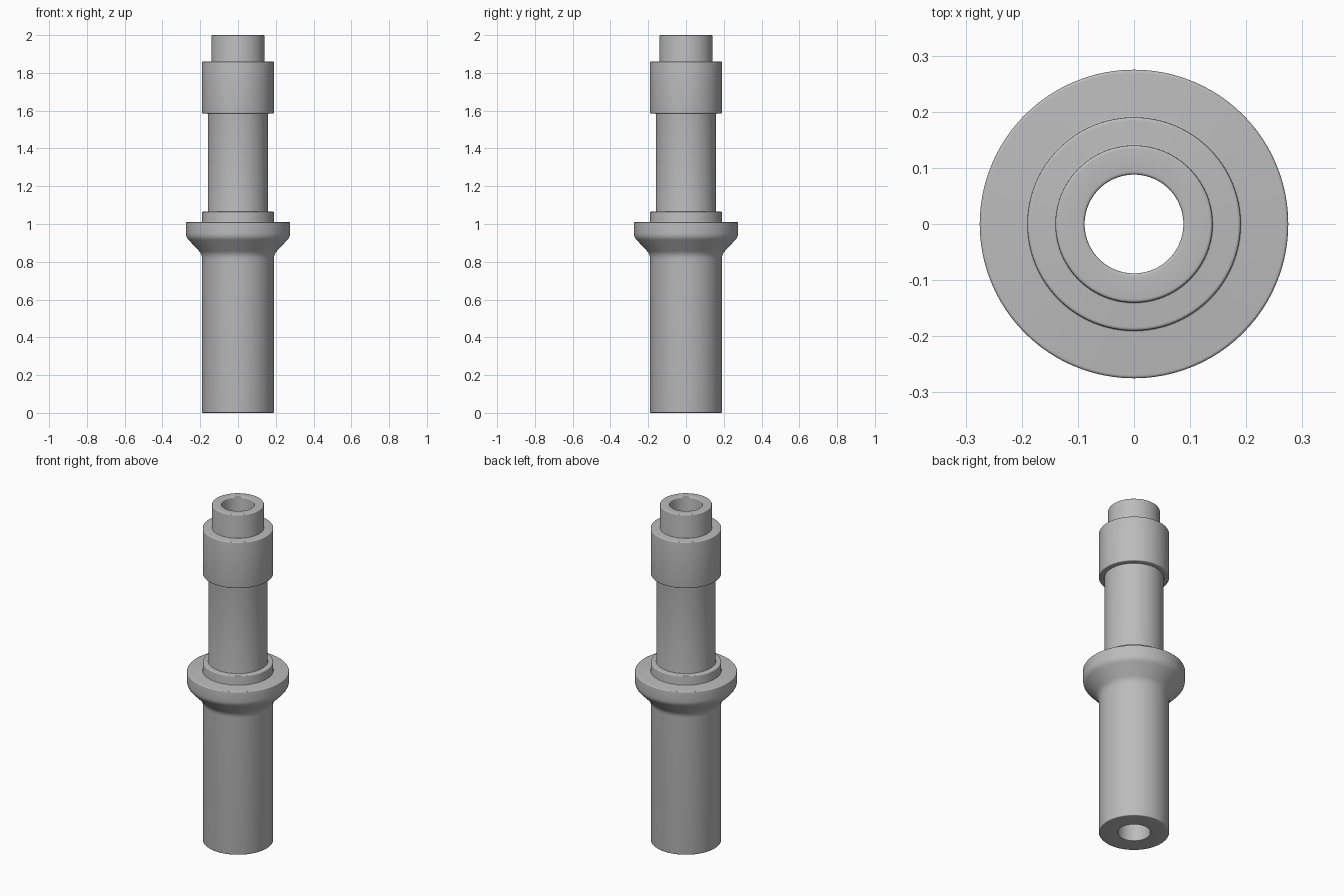
import bpy, bmesh, math
from mathutils import Vector

cube = bpy.data.objects.get("Cube")
if cube:
    bpy.data.objects.remove(cube, do_unlink=True)

SIDES = 96
BORE = 0.088
EDGE = 0.006   # small edge rounding

grey = bpy.data.materials.new("plain_grey")
grey.use_nodes = True
colour = (0.5, 0.5, 0.5, 1)
grey.diffuse_color = colour
grey.node_tree.nodes["Principled BSDF"].inputs["Base Color"].default_value = colour


def rounded(profile, steps=4):
    """Round each corner of a closed profile of (radius, height, rounding)."""
    out = []
    for i, (r, z, cut) in enumerate(profile):
        p = Vector((r, z))
        before = Vector(profile[i - 1][:2])
        after = Vector(profile[(i + 1) % len(profile)][:2])
        a = p + (before - p).normalized() * cut
        b = p + (after - p).normalized() * cut
        for s in range(steps + 1):
            t = s / steps
            out.append(a * (1 - t) ** 2 + p * 2 * t * (1 - t) + b * t ** 2)
    return out


def lathe(name, profile):
    """Turn a closed profile around the z axis."""
    bm = bmesh.new()
    rings = []
    for k in range(SIDES):
        ang = math.tau * k / SIDES
        rings.append([bm.verts.new((p.x * math.cos(ang), p.x * math.sin(ang), p.y))
                      for p in profile])
    n = len(profile)
    for k in range(SIDES):
        a, b = rings[k], rings[(k + 1) % SIDES]
        for i in range(n):
            j = (i + 1) % n
            bm.faces.new((a[i], b[i], b[j], a[j]))
    bmesh.ops.recalc_face_normals(bm, faces=bm.faces)
    mesh = bpy.data.meshes.new(name)
    bm.to_mesh(mesh)
    bm.free()
    mesh.materials.append(grey)
    obj = bpy.data.objects.new(name, mesh)
    bpy.context.collection.objects.link(obj)
    bpy.ops.object.select_all(action="DESELECT")
    obj.select_set(True)
    bpy.context.view_layer.objects.active = obj
    bpy.ops.object.shade_smooth_by_angle(angle=math.radians(35))
    return obj


# One hollow turned piece, from the foot up the outside and back down the bore
lathe("hollow_spindle", rounded([
    (BORE, 0, 0.003), (0.19, 0, EDGE),              # foot
    (0.19, 0.84, 0.025), (0.275, 0.93, 0.02),       # flare under the flange
    (0.275, 1.01, EDGE), (0.19, 1.01, 0.003),       # flange top
    (0.19, 1.065, EDGE), (0.16, 1.065, 0.003),      # low collar
    (0.16, 1.585, 0.003), (0.19, 1.585, EDGE),      # neck and ring underside
    (0.19, 1.86, EDGE), (0.14, 1.86, 0.003),        # ring top
    (0.14, 2.0, EDGE), (BORE, 2.0, EDGE),           # tip and bore mouth
]))
